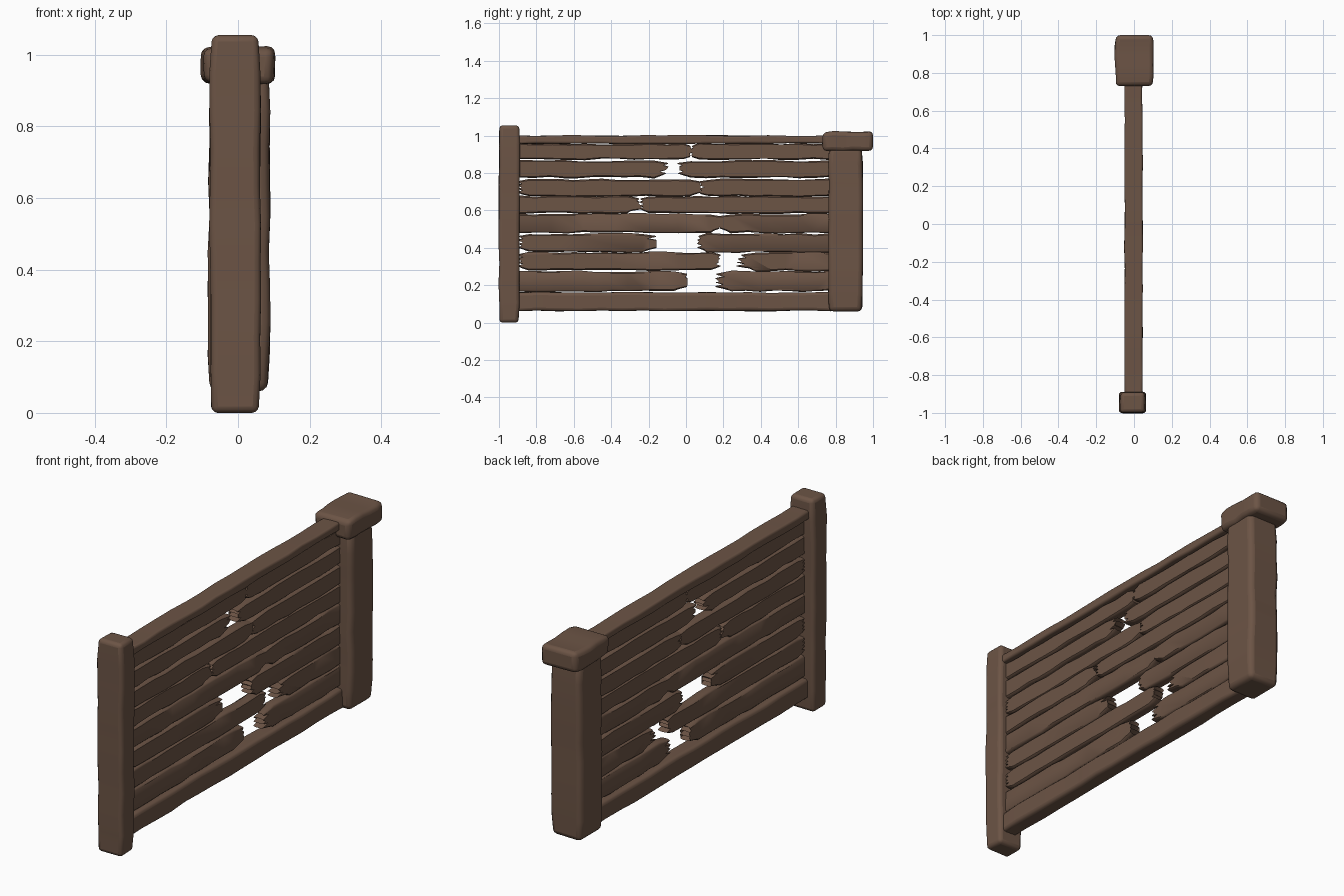
import bpy, bmesh, random
from mathutils import Vector

if "Cube" in bpy.data.objects:
    bpy.data.objects.remove(bpy.data.objects["Cube"])

random.seed(4)
wood = bpy.data.materials.new("weathered brown wood")
wood.diffuse_color = (0.150, 0.089, 0.060, 1)
wood.use_nodes = True
wood.node_tree.nodes["Principled BSDF"].inputs["Base Color"].default_value = wood.diffuse_color


def finish(name, bm, angle, bevel=0):
    bmesh.ops.recalc_face_normals(bm, faces=bm.faces[:])
    me = bpy.data.meshes.new(name)
    bm.to_mesh(me)
    bm.free()
    me.materials.append(wood)
    ob = bpy.data.objects.new(name, me)
    bpy.context.collection.objects.link(ob)
    if bevel:
        mod = ob.modifiers.new("worn edges", 'BEVEL')
        mod.width, mod.segments = bevel, 3
        mod.limit_method, mod.angle_limit = 'ANGLE', 0.8
    bpy.ops.object.select_all(action='DESELECT')
    ob.select_set(True)
    bpy.context.view_layer.objects.active = ob
    bpy.ops.object.shade_smooth_by_angle(angle=angle)
    return ob


def beam(name, lo, hi, axis, cuts, jitter, bevel, taper=0.0):
    """Rough-hewn box: cut along one axis, sides nudged, ends slightly tapered."""
    lo, hi = Vector(lo), Vector(hi)
    mid, size = (lo + hi) / 2, hi - lo
    bm = bmesh.new()
    bmesh.ops.create_cube(bm, size=1)
    for v in bm.verts:
        v.co = mid + v.co * size
    for i in range(1, cuts + 1):
        p = mid.copy()
        p[axis] = lo[axis] + size[axis] * i / (cuts + 1)
        n = Vector((0, 0, 0))
        n[axis] = 1
        bmesh.ops.bisect_plane(bm, geom=bm.verts[:] + bm.edges[:] + bm.faces[:],
                               plane_co=p, plane_no=n)
    for v in bm.verts:
        end = min(abs(v.co[axis] - lo[axis]), abs(v.co[axis] - hi[axis])) < 1e-4
        for k in range(3):
            if k != axis:
                if end:
                    v.co[k] += (mid[k] - v.co[k]) * taper
                v.co[k] += random.uniform(-jitter, jitter)
    return finish(name, bm, 0.7, bevel)


def ragged(y, z0, z1, out, depth):
    """Splintered end, listed from z0 to z1; out is the way the tips point."""
    n = 7
    pts = []
    for i in range(n + 1):
        back = random.uniform(0.45, 1) if i % 2 == 0 else random.uniform(0, 0.4)
        pts.append((y - out * depth * back, z0 + (z1 - z0) * i / n))
    return pts


def plank(name, y0, y1, z0, z1, rag0=0.0, rag1=0.0, t=0.026):
    """Board outline with wavy edges and splintered ends, lofted over its thickness."""
    n = max(4, int((y1 - y0) / 0.09))
    a, b = y0 + rag0 + 0.02, y1 - rag1 - 0.02

    def edge(z):
        return [(a + (b - a) * i / n, z + random.uniform(-0.005, 0.005)) for i in range(n + 1)]
    low, high = edge(z0), edge(z1)
    right = ragged(y1, z0 + 0.012, z1 - 0.012, 1, rag1) if rag1 else [(y1, z0), (y1, z1)]
    left = ragged(y0, z0 + 0.012, z1 - 0.012, -1, rag0) if rag0 else [(y0, z0), (y0, z1)]
    outline = low + right + high[::-1] + left[::-1]
    zc = (z0 + z1) / 2
    bm = bmesh.new()
    rings = []
    for x, s in ((-t, 0.84), (-t * 0.8, 0.95), (-t * 0.4, 1), (t * 0.4, 1), (t * 0.8, 0.95), (t, 0.84)):
        rings.append([bm.verts.new((x, y, zc + (z - zc) * s)) for y, z in outline])
    m = len(outline)
    for r, q in zip(rings, rings[1:]):
        for i in range(m):
            bm.faces.new((r[i], r[(i + 1) % m], q[(i + 1) % m], q[i]))
    caps = [bm.faces.new(rings[0]), bm.faces.new(rings[-1])]
    bmesh.ops.triangulate(bm, faces=caps)
    return finish(name, bm, 0.75)


# Posts and the cap block
beam("front_post", (-0.078, -1.0, 0.0), (0.062, -0.89, 1.055), 2, 9, 0.003, 0.018, 0.08)
beam("back_post", (-0.082, 0.762, 0.06), (0.088, 0.945, 0.94), 2, 8, 0.003, 0.024, 0.05)
beam("post_cap", (-0.1, 0.73, 0.92), (0.1, 1.0, 1.022), 1, 4, 0.005, 0.022, 0.04)

# Whole rails at top and bottom
beam("top_rail", (-0.05, -0.91, 0.957), (0.045, 0.78, 1.0), 1, 14, 0.003, 0.01)
beam("bottom_rail", (-0.042, -0.91, 0.062), (0.04, 0.79, 0.162), 1, 14, 0.003, 0.016)

# Broken boards: z low, z high, left piece end, right piece start, splinter depths
rows = [
    (0.873, 0.957, 0.035, 0.02, 0.03, 0.03),
    (0.775, 0.866, -0.09, -0.045, 0.06, 0.05),
    (0.674, 0.767, 0.08, 0.06, 0.04, 0.04),
    (0.585, 0.676, -0.235, -0.25, 0.06, 0.03),
    (0.480, 0.582, 0.18, 0.17, 0.03, 0.05),
    (0.377, 0.476, -0.125, 0.055, 0.09, 0.04),
    (0.278, 0.376, 0.185, 0.265, 0.03, 0.09),
    (0.167, 0.274, 0.015, 0.155, 0.06, 0.07),
]
for i, (z0, z1, ye, ys, d0, d1) in enumerate(rows):
    frayed = 0.05 if i in (2, 5, 6) else 0.0
    plank(f"board_left_{i + 1}", -0.91, ye, z0, z1, frayed, d0)
    plank(f"board_right_{i + 1}", ys, 0.79, z0, z1, d1, 0.0)
